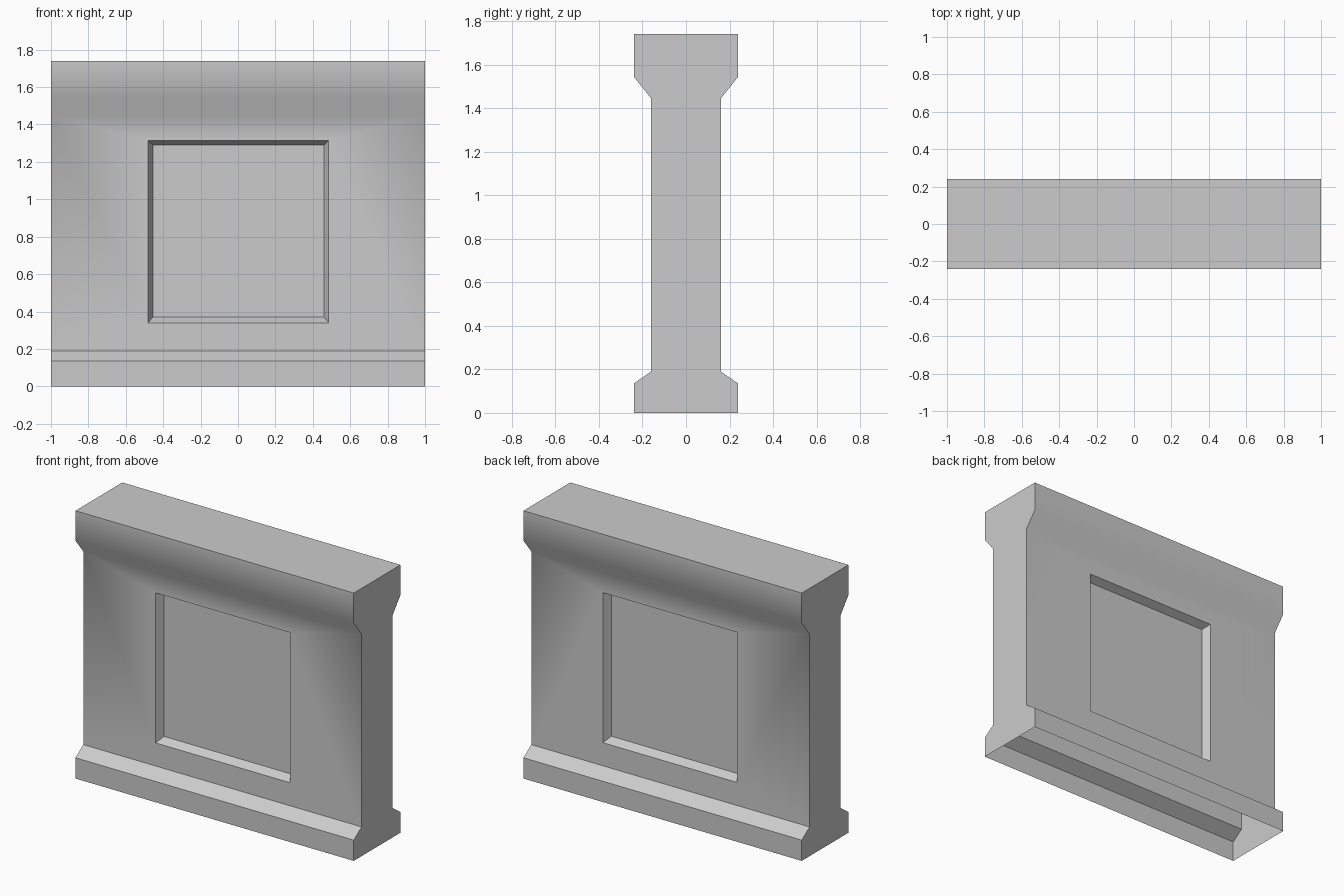
import bpy, bmesh, math

cube = bpy.data.objects.get("Cube")
if cube:
    bpy.data.objects.remove(cube, do_unlink=True)

# Single stone colour
stone = bpy.data.materials.new("grey_stone")
stone.use_nodes = True
colour = (0.6, 0.6, 0.6, 1)
stone.diffuse_color = colour
stone.node_tree.nodes["Principled BSDF"].inputs["Base Color"].default_value = colour

HALF_LENGTH = 1.0
WALL_Y, LEDGE_Y, PANEL_Y = 0.16, 0.24, 0.11
# Front half of the cross-section: (distance from centre, height)
PROFILE = [(LEDGE_Y, 0), (LEDGE_Y, 0.135), (WALL_Y, 0.19),
           (WALL_Y, 1.445), (LEDGE_Y, 1.545), (LEDGE_Y, 1.74)]
WALL_STRIP = 2

bm = bmesh.new()


def rectangle(x0, x1, y, z0, z1):
    """Four corners of an upright rectangle."""
    return [bm.verts.new(p) for p in
            ((x0, y, z0), (x1, y, z0), (x1, y, z1), (x0, y, z1))]


def frame(outer, inner):
    """Ring of four faces between two rectangles."""
    for i in range(4):
        j = (i + 1) % 4
        bm.faces.new((outer[i], outer[j], inner[j], inner[i]))


# Rows of profile points at both ends, for the front and the back
rows = {}
for side in (-1, 1):
    rows[side] = [[bm.verts.new((x, side * y, z)) for x in (-HALF_LENGTH, HALF_LENGTH)]
                  for y, z in PROFILE]
    for i, (low, high) in enumerate(zip(rows[side], rows[side][1:])):
        corners = [low[0], low[1], high[1], high[0]]
        if i == WALL_STRIP:
            # Wall with a recessed, bevelled panel
            rim = rectangle(-0.48, 0.485, side * WALL_Y, 0.34, 1.315)
            panel = rectangle(-0.455, 0.46, side * PANEL_Y, 0.37, 1.29)
            frame(corners, rim)
            frame(rim, panel)
            bm.faces.new(panel)
        else:
            bm.faces.new(corners)

# Top and end caps; the underside stays open
front, back = rows[-1], rows[1]
bm.faces.new((front[-1][0], front[-1][1], back[-1][1], back[-1][0]))
for end in (0, 1):
    bm.faces.new([r[end] for r in front] + [r[end] for r in reversed(back)])

bmesh.ops.recalc_face_normals(bm, faces=bm.faces[:])
mesh = bpy.data.meshes.new("wall_section")
bm.to_mesh(mesh)
bm.free()
mesh.materials.append(stone)
wall = bpy.data.objects.new("wall_section", mesh)
bpy.context.collection.objects.link(wall)

# Soft cornice, crisp plinth and panel edges
bpy.ops.object.select_all(action="DESELECT")
wall.select_set(True)
bpy.context.view_layer.objects.active = wall
bpy.ops.object.shade_smooth_by_angle(angle=math.radians(45))
